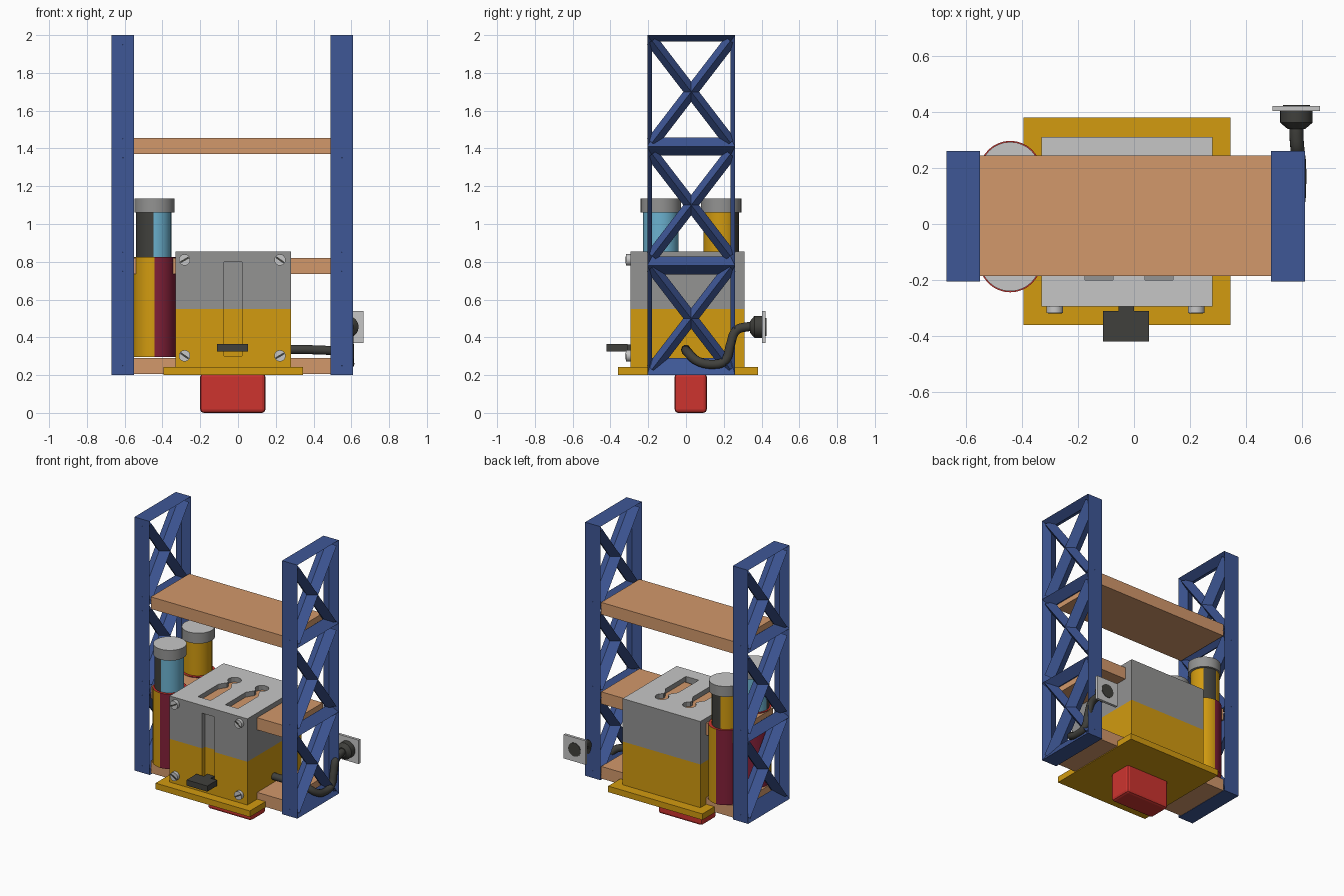
import bpy, bmesh, math
from mathutils import Vector, Matrix

if "Cube" in bpy.data.objects:
    bpy.data.objects.remove(bpy.data.objects["Cube"])

def mat(name, r, g, b):
    m = bpy.data.materials.new(name)
    lin = [((c / 255 + 0.055) / 1.055) ** 2.4 if c > 10 else c / 255 / 12.92 for c in (r, g, b)]
    m.diffuse_color = (*lin, 1)
    m.use_nodes = True
    m.node_tree.nodes["Principled BSDF"].inputs["Base Color"].default_value = m.diffuse_color
    return m

BLUE = mat("frame blue", 62, 87, 150)
TAN = mat("shelf tan", 210, 152, 107)
GRAY = mat("mid gray", 147, 147, 146)
LIGHT = mat("light gray", 198, 198, 198)
YELLOW = mat("golden yellow", 210, 155, 16)
RED = mat("red", 205, 52, 47)
CRIMSON = mat("crimson", 130, 32, 56)
DARK = mat("charcoal", 64, 64, 60)
SKY = mat("sky blue", 108, 178, 208)

def finish(name, bm, mats, smooth=False):
    bmesh.ops.recalc_face_normals(bm, faces=bm.faces)
    me = bpy.data.meshes.new(name)
    bm.to_mesh(me)
    bm.free()
    for m in mats:
        me.materials.append(m)
    ob = bpy.data.objects.new(name, me)
    bpy.context.collection.objects.link(ob)
    if smooth:
        bpy.ops.object.select_all(action='DESELECT')
        ob.select_set(True)
        bpy.context.view_layer.objects.active = ob
        bpy.ops.object.shade_smooth_by_angle(angle=math.radians(35))
    return ob

def add_box(bm, x, y, z):
    m = Matrix.Translation(((x[0] + x[1]) / 2, (y[0] + y[1]) / 2, (z[0] + z[1]) / 2))
    m = m @ Matrix.Diagonal((x[1] - x[0], y[1] - y[0], z[1] - z[0], 1))
    bmesh.ops.create_cube(bm, size=1, matrix=m)

def box(name, x, y, z, *mats):
    bm = bmesh.new()
    add_box(bm, x, y, z)
    return finish(name, bm, mats)

def add_cyl(bm, p0, p1, r0, r1=None, n=32):
    p0, p1 = Vector(p0), Vector(p1)
    rot = (p1 - p0).to_track_quat('Z', 'Y').to_matrix().to_4x4()
    bmesh.ops.create_cone(bm, cap_ends=True, segments=n, radius1=r0, radius2=r0 if r1 is None else r1,
                          depth=(p1 - p0).length, matrix=Matrix.Translation((p0 + p1) / 2) @ rot)

def cyl(name, p0, p1, r0, mats, r1=None, rule=None):
    bm = bmesh.new()
    add_cyl(bm, p0, p1, r0, r1)
    if rule:
        bm.normal_update()
        for f in bm.faces:
            f.material_index = rule(f.normal)
    return finish(name, bm, mats, True)

# ---- truss side frames: diamond-section beams, half diamonds around the rim
def beam(bm, cx, a, b, section):
    d = Vector((b[0] - a[0], b[1] - a[1])).normalized()
    ends = [[bm.verts.new((cx + s, p[0] - d.y * u, p[1] + d.x * u)) for u, s in section] for p in (a, b)]
    n = len(section)
    for i in range(n):
        j = (i + 1) % n
        bm.faces.new((ends[0][i], ends[0][j], ends[1][j], ends[1][i]))
    bm.faces.new(ends[0])
    bm.faces.new(ends[1])

def diamond(w):
    return [(-w, 0), (0, 0.06), (w, 0), (0, -0.06)]

def half(w):
    return [(0, -0.06), (w, 0), (0, 0.06)]

Y0, Y1 = -0.205, 0.26
for name, cx in (("left_frame", -0.61), ("right_frame", 0.55)):
    bm = bmesh.new()
    beam(bm, cx, (Y0, 0.2), (Y0, 2), half(-0.025))
    beam(bm, cx, (Y1, 0.2), (Y1, 2), half(0.025))
    beam(bm, cx, (Y0, 2), (Y1, 2), half(-0.035))
    beam(bm, cx, (Y0, 0.2), (Y1, 0.2), half(0.09))
    for z in (0.78, 1.41):
        beam(bm, cx, (Y0, z), (Y1, z), diamond(0.048))
    for z in (0.2, 0.8, 1.4):
        beam(bm, cx, (Y0 + 0.025, z + 0.03), (Y1 - 0.025, z + 0.57), diamond(0.033))
        beam(bm, cx, (Y0 + 0.025, z + 0.57), (Y1 - 0.025, z + 0.03), diamond(0.033))
    finish(name, bm, [BLUE])

# ---- shelves
for name, z in (("lower_shelf", 0.205), ("middle_shelf", 0.735), ("upper_shelf", 1.37)):
    box(name, (-0.555, 0.495), (-0.185, 0.245), (z, z + 0.086), TAN)

# ---- housing with a front groove and two keyhole slots in the lid
groove = box("groove_cutter", (-0.075, 0.02), (-0.4, -0.265), (0.3, 0.8))
bm = bmesh.new()
for x in (-0.125, 0.09):
    # one closed outline per slot: long window, narrow neck, round end
    pts = [(-0.05, -0.2), (0.05, -0.2), (0.05, 0.03), (0.018, 0.08)]
    pts += [(0.045 * math.sin(t), 0.14 - 0.045 * math.cos(t))
            for t in [math.radians(25 + 31 * k) for k in range(11)]]
    pts += [(-0.018, 0.08), (-0.05, 0.03)]
    f = bm.faces.new([bm.verts.new((x + px, py, 0.7)) for px, py in pts])
    ext = bmesh.ops.extrude_face_region(bm, geom=[f])
    bmesh.ops.translate(bm, vec=(0, 0, 0.3), verts=[v for v in ext["geom"] if isinstance(v, bmesh.types.BMVert)])
slots = finish("lid_slot_cutter", bm, [])

BX, BY = (-0.33, 0.28), (-0.295, 0.31)
lower = box("lower_housing", BX, BY, (0.24, 0.55), YELLOW)
upper = box("upper_housing", BX, BY, (0.55, 0.855), GRAY, LIGHT)
for p in upper.data.polygons:
    p.material_index = 1 if p.normal.z > 0.9 else 0
for ob, cutters in ((lower, [groove]), (upper, [groove, slots])):
    for c in cutters:
        mod = ob.modifiers.new("cut", 'BOOLEAN')
        mod.operation = 'DIFFERENCE'
        mod.solver = 'EXACT'
        mod.object = c
for c in (groove, slots):
    c.hide_render = True
    c.hide_viewport = False
    c.display_type = 'WIRE'

box("base_flange", (-0.395, 0.345), (-0.36, 0.38), (0.2, 0.243), YELLOW)
foot = box("red_foot", (-0.2, 0.145), (-0.06, 0.11), (0, 0.21), RED)
bev = foot.modifiers.new("rounded", 'BEVEL')
bev.width = 0.018
bev.segments = 2

# ---- slider lever in the groove
box("lever_stem", (-0.055, 0.0), (-0.32, -0.26), (0.328, 0.362), DARK)
box("lever_handle", (-0.11, 0.053), (-0.42, -0.31), (0.325, 0.365), DARK)

# ---- slotted corner screws
for i, x in enumerate((-0.283, 0.222)):
    for j, z in enumerate((0.302, 0.81)):
        cyl(f"screw_{i}{j}", (x, -0.29, z), (x, -0.318, z), 0.03, [LIGHT])
        s = box(f"screw_slot_{i}{j}", (-0.026, 0.026), (-0.003, 0.003), (-0.005, 0.005), DARK)
        s.location = (x, -0.317, z)
        s.rotation_euler.y = math.radians(35 if i == j else -30)

# ---- two capped canisters, coloured in sectors around their axis
def angle(n):
    return math.degrees(math.atan2(n.y, n.x))

def lower_rule(n):
    if abs(n.z) > 0.5:
        return 2
    return 1 if -90 < angle(n) < 0 or 90 < angle(n) else 0

def front_rule(n):
    return 1 if angle(n) < -90 else 0

def back_rule(n):
    return 1 if 45 < angle(n) < 100 else 0

CX = -0.442
for name, y, main, rule in (("front", -0.133, SKY, front_rule), ("back", 0.186, YELLOW, back_rule)):
    cyl(f"{name}_canister_body", (CX, y, 0.295), (CX, y, 0.826), 0.111, [YELLOW, CRIMSON, RED], rule=lower_rule)
    cyl(f"{name}_canister_neck", (CX - 0.005, y, 0.82), (CX - 0.005, y, 1.07), 0.094, [main, DARK], rule=rule)
    cyl(f"{name}_canister_cap", (CX, y, 1.062), (CX, y, 1.136), 0.107, [GRAY, LIGHT],
        rule=lambda n: 1 if n.z > 0.5 else 0)

# ---- bent pipe with a flared end and square plate
path = [(0.26, 0, 0.335), (0.42, 0, 0.333), (0.53, 0.01, 0.32), (0.58, 0.06, 0.275), (0.59, 0.14, 0.257),
        (0.59, 0.205, 0.275), (0.588, 0.235, 0.36), (0.584, 0.265, 0.435), (0.58, 0.32, 0.455), (0.58, 0.38, 0.455)]
cu = bpy.data.curves.new("pipe", 'CURVE')
cu.dimensions = '3D'
cu.bevel_depth = 0.025
cu.bevel_resolution = 3
cu.resolution_u = 6
cu.use_fill_caps = True
sp = cu.splines.new('BEZIER')
sp.bezier_points.add(len(path) - 1)
for bp, p in zip(sp.bezier_points, path):
    bp.co = p
    bp.handle_left_type = bp.handle_right_type = 'AUTO'
cu.materials.append(DARK)
bpy.context.collection.objects.link(bpy.data.objects.new("pipe", cu))
cyl("pipe_flare", (0.58, 0.34, 0.455), (0.58, 0.362, 0.455), 0.032, [DARK], r1=0.058)
cyl("pipe_collar", (0.58, 0.362, 0.455), (0.58, 0.408, 0.455), 0.058, [DARK])
box("pipe_plate", (0.495, 0.665), (0.403, 0.422), (0.37, 0.54), LIGHT)
cyl("pipe_opening", (0.58, 0.41, 0.455), (0.58, 0.425, 0.455), 0.048, [DARK])
